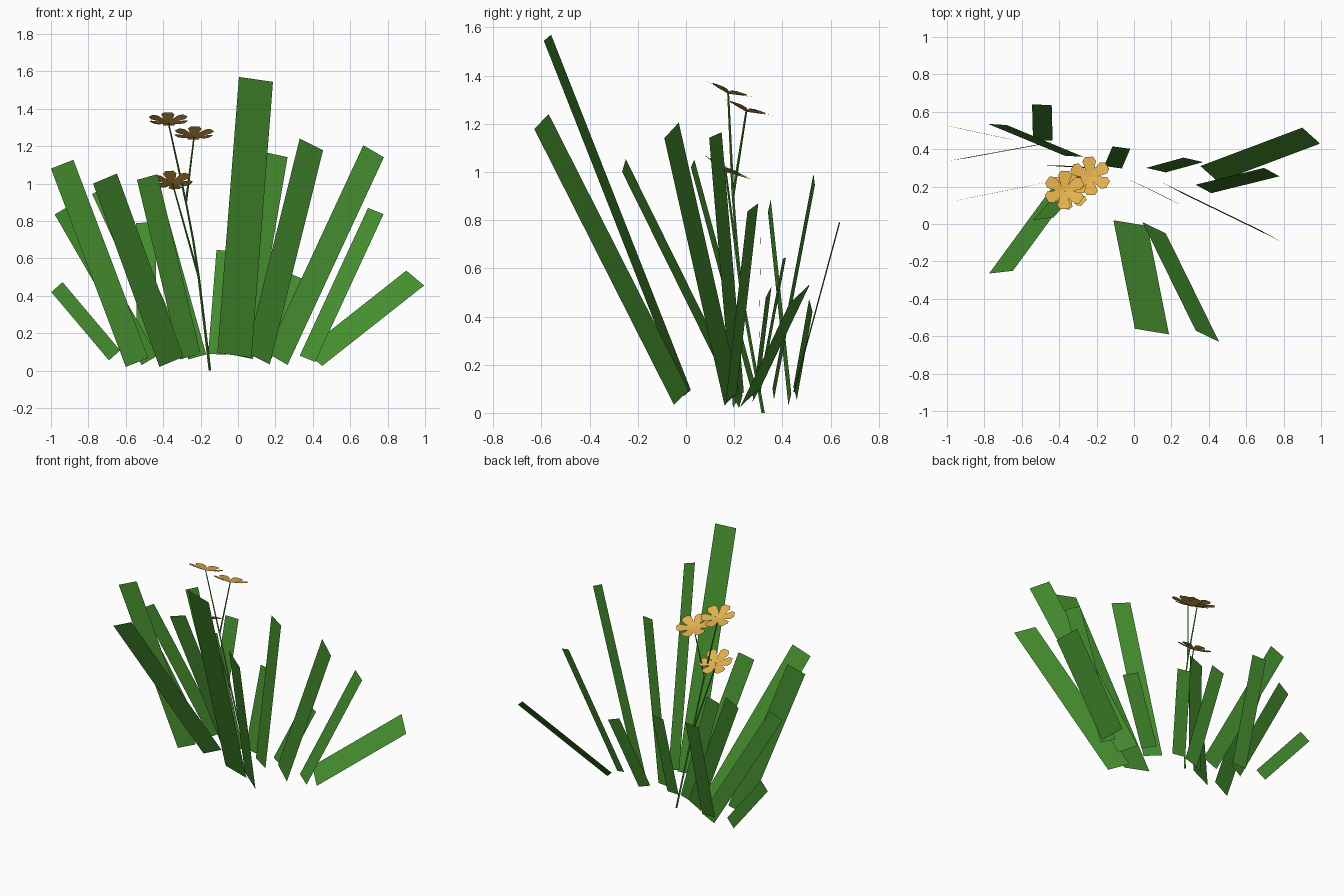
import bpy, bmesh, math
from mathutils import Vector, Matrix

if "Cube" in bpy.data.objects:
    bpy.data.objects.remove(bpy.data.objects["Cube"])


def material(name, rgb):
    m = bpy.data.materials.new(name)
    m.diffuse_color = (*rgb, 1)
    m.use_nodes = True
    m.node_tree.nodes["Principled BSDF"].inputs["Base Color"].default_value = m.diffuse_color
    return m


leaf_green = material("leaf green", (0.06, 0.27, 0.028))
petal_gold = material("petal gold", (0.75, 0.43, 0.073))


def finish(name, bm, mat):
    me = bpy.data.meshes.new(name)
    bm.to_mesh(me)
    bm.free()
    me.materials.append(mat)
    ob = bpy.data.objects.new(name, me)
    bpy.context.collection.objects.link(ob)
    return ob


# Grass blades: lower-left corner, upper-left corner, sideways run (x, y);
# the rise of the short edge follows from its right angle with the long edge.
blades = [
    ((-0.11, 0.02, 0.095), (0.005, -0.56, 1.57), (0.182, -0.03)),
    ((0.045, 0.01, 0.095), (0.33, -0.57, 1.24), (0.125, -0.06)),
    ((-0.42, 0.22, 0.02), (-0.775, -0.265, 1.0), (0.128, 0.015)),
    ((-0.31, 0.28, 0.06), (-0.54, 0.02, 1.02), (0.11, 0.015)),
    ((-0.60, 0.195, 0.02), (-1.0, 0.115, 1.08), (0.12, 0.025)),
    ((0.155, 0.22, 0.095), (0.67, -0.03, 1.205), (0.11, -0.06)),
    ((-0.03, 0.24, 0.085), (0.155, 0.148, 1.165), (0.11, -0.052)),
    ((-0.515, 0.425, 0.03), (-0.98, 0.34, 0.835), (0.085, 0.012)),
    ((0.33, 0.21, 0.08), (0.695, 0.30, 0.87), (0.083, -0.045)),
    ((0.355, 0.31, 0.105), (0.90, 0.515, 0.535), (0.095, -0.085)),
    ((-0.69, 0.46, 0.055), (-0.998, 0.525, 0.42), (0.06, -0.014)),
    ((-0.54, 0.45, 0.085), (-0.545, 0.64, 0.79), (0.105, -0.005)),
    ((-0.37, 0.365, 0.055), (-0.78, 0.535, 0.945), (0.10, -0.006)),
    ((-0.265, 0.30, 0.06), (-0.475, 0.312, 0.81), (0.095, 0.0)),
    ((-0.16, 0.31, 0.09), (-0.115, 0.415, 0.645), (0.095, -0.013)),
    ((0.065, 0.30, 0.09), (0.265, 0.355, 0.525), (0.105, -0.024)),
]
for i, (low, high, (wx, wy)) in enumerate(blades):
    low, high = Vector(low), Vector(high)
    d = high - low
    side = Vector((wx, wy, -(wx * d.x + wy * d.y) / d.z))
    bm = bmesh.new()
    bm.faces.new([bm.verts.new(p) for p in (low, low + side, high + side, high)])
    finish(f"grass_blade_{i + 1}", bm, leaf_green)


# Flower stems: thin four-sided tubes through a few points
def stem(name, pts, r0=0.006, r1=0.004):
    bm = bmesh.new()
    rings = []
    for k, p in enumerate(pts):
        r = r0 + (r1 - r0) * k / (len(pts) - 1)
        rings.append([bm.verts.new(Vector(p) + Vector((r * math.cos(a), r * math.sin(a), 0)))
                      for a in (math.pi / 2 * j for j in range(4))])
    for a, b in zip(rings, rings[1:]):
        for j in range(4):
            n = (j + 1) % 4
            bm.faces.new((a[j], a[n], b[n], b[j]))
    finish(name, bm, leaf_green)


fork_low, fork_high = (-0.21, 0.23, 0.5), (-0.278, 0.195, 0.9)
# Flower centre, backward tilt (degrees), turn (degrees)
flowers = [
    (Vector((-0.372, 0.175, 1.325)), 19, 28),
    (Vector((-0.235, 0.25, 1.25)), 19, 33),
    (Vector((-0.35, 0.165, 1.0)), 27, 20),
]
stem("main_stem", [(-0.15, 0.32, 0), fork_low, (-0.24, 0.21, 0.7), fork_high], 0.007, 0.005)
stem("stem_1", [fork_high, flowers[0][0]])
stem("stem_2", [fork_high, flowers[1][0]])
stem("stem_3", [fork_low, flowers[2][0]])

# Flowers: six flat petals rising from the centre in a shallow cup
outline = [(0, 0), (0.04, -0.023), (0.085, -0.036), (0.108, -0.022),
           (0.108, 0.022), (0.085, 0.036), (0.04, 0.023)]
for i, (centre, tilt, turn) in enumerate(flowers):
    bm = bmesh.new()
    for k in range(6):
        rot = Matrix.Rotation(math.radians(turn + 60 * k), 3, 'Z')
        bm.faces.new([bm.verts.new(rot @ Vector((x, y, 0.2 * x))) for x, y in outline])
    bmesh.ops.remove_doubles(bm, verts=bm.verts, dist=0.0001)
    bmesh.ops.transform(bm, verts=bm.verts, matrix=Matrix.Translation(centre)
                        @ Matrix.Rotation(-math.radians(tilt), 4, 'X'))
    finish(f"flower_{i + 1}", bm, petal_gold)
